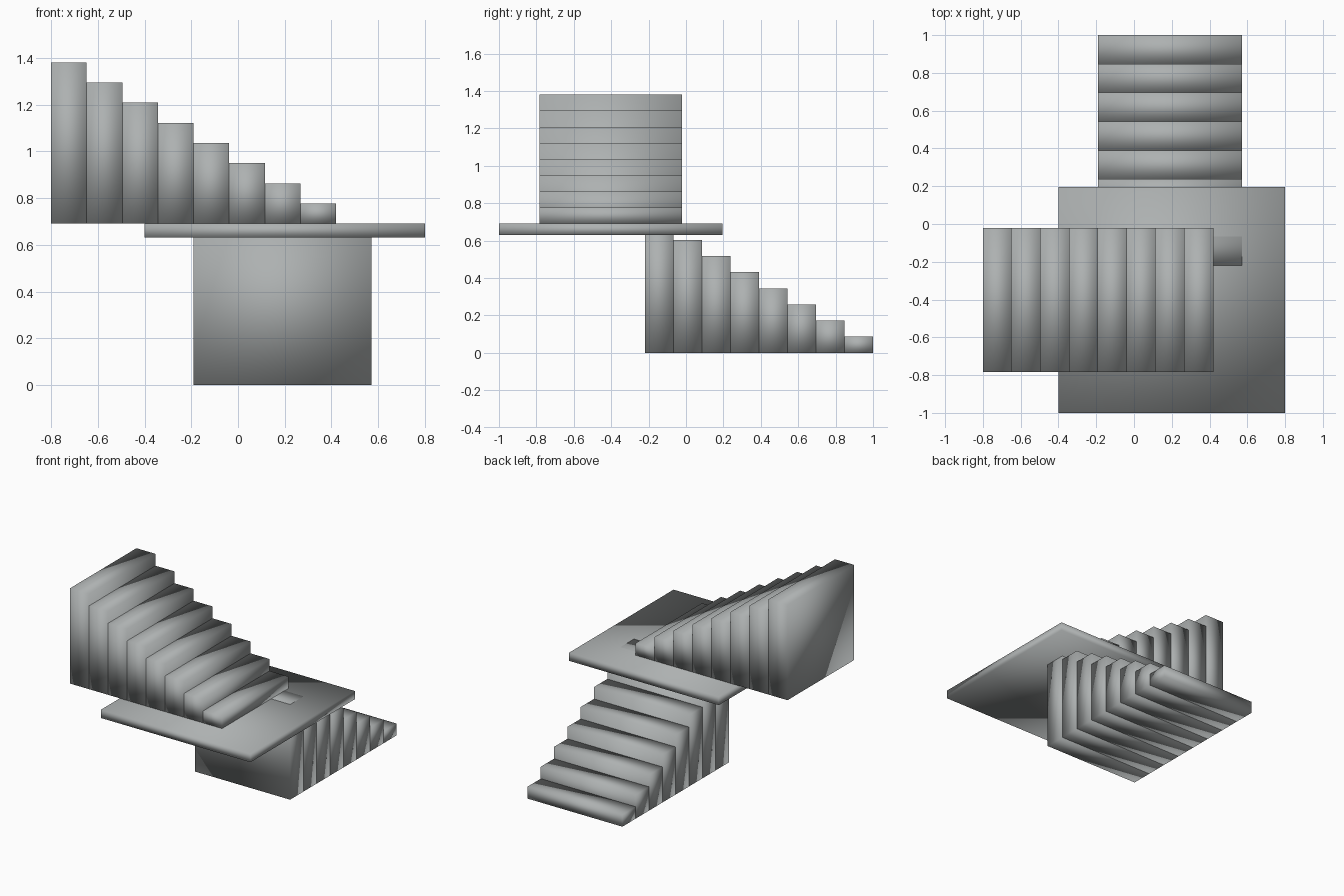
import bpy

cube = bpy.data.objects.get("Cube")
if cube:
    bpy.data.objects.remove(cube, do_unlink=True)

# Single stone grey
COLOUR = (0.42, 0.44, 0.44, 1.0)
stone = bpy.data.materials.new("stone grey")
stone.use_nodes = True
stone.diffuse_color = COLOUR
stone.node_tree.nodes["Principled BSDF"].inputs["Base Color"].default_value = COLOUR

STEPS = 8
TREAD = 0.1525
RISE = 0.0863
LANDING_TOP = STEPS * RISE


def block(name, low, high):
    """Soft-shaded box spanning two opposite corners."""
    centre = [(a + b) / 2 for a, b in zip(low, high)]
    bpy.ops.mesh.primitive_cube_add(size=1, location=centre)
    obj = bpy.context.object
    obj.name = name
    obj.scale = [b - a for a, b in zip(low, high)]
    bpy.ops.object.transform_apply(location=False, rotation=False, scale=True)
    bpy.ops.object.shade_smooth()
    obj.data.materials.append(stone)
    return obj


# Square landing between the two flights
block("landing", (-0.4, -1.0, LANDING_TOP - 0.06), (0.8, 0.196, LANDING_TOP))

for i in range(STEPS):
    height = (i + 1) * RISE
    # Lower flight climbs from the back; its last step shows flush in the landing
    back = 1.0 - i * TREAD
    flush = 0.001 if i == STEPS - 1 else 0
    block(f"lower_step_{i + 1}", (-0.19, back - TREAD, 0), (0.572, back, height + flush))
    # Upper flight climbs sideways from the landing
    side = 0.42 - i * TREAD
    block(f"upper_step_{i + 1}", (side - TREAD, -0.783, LANDING_TOP),
          (side, -0.021, LANDING_TOP + height))
